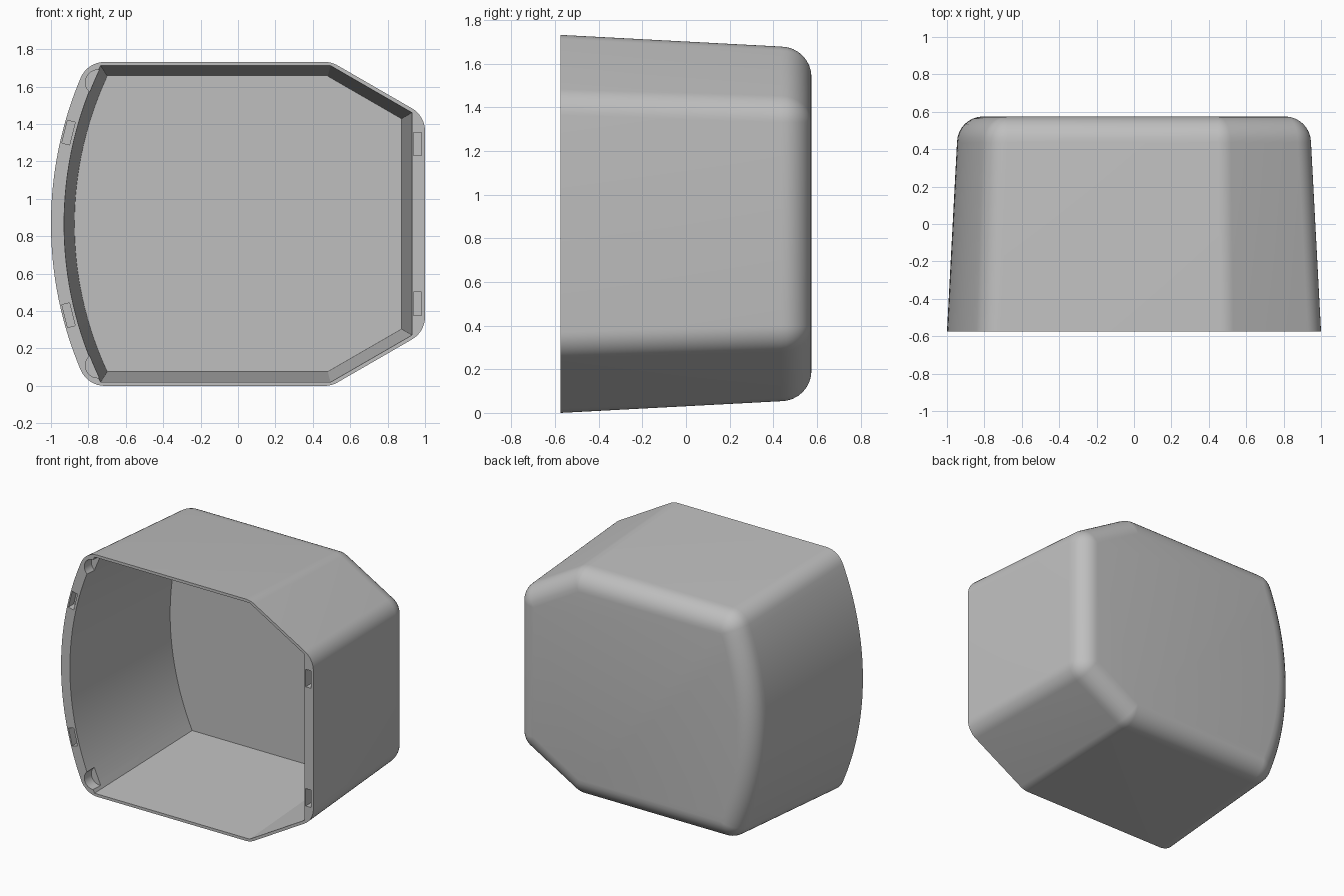
import bpy, bmesh
from math import sin, cos, asin, sqrt, radians, pi
from mathutils import Matrix

cube = bpy.data.objects.get("Cube")
if cube:
    bpy.data.objects.remove(cube, do_unlink=True)

HALF = 0.866        # half height, also the z of the middle
FRONT, BACK = -0.575, 0.575
BOW = 2.0           # radius of the bowed left-hand wall
FILLET = 0.14
DRAFT = 0.053       # inward taper per unit of depth
DIAG = radians(60)  # normal of the chamfered sides


def outline(inset, side, radius, steps):
    """Bowed, chamfered outline; corners rounded by radius around an inset core."""
    h, x, r = HALF - inset, 1 - side - inset, BOW - side - inset
    cx = BOW - 1
    bow_angle = pi - asin(h / r)
    corners = [
        ((x, (1 - inset - x * cos(DIAG)) / sin(DIAG)), 0, DIAG),
        (((1 - inset - h * sin(DIAG)) / cos(DIAG), h), DIAG, pi / 2),
        ((cx - sqrt(r * r - h * h), h), pi / 2, bow_angle),
    ]
    pts = []
    for (px, pz), a, b in corners:
        for i in range(steps + 1):
            t = a + (b - a) * i / steps
            pts.append((px + radius * cos(t), pz + radius * sin(t)))
    lower = [(px, -pz) for px, pz in reversed(pts)]
    n = 32
    for i in range(1, n):
        t = bow_angle + (2 * pi - 2 * bow_angle) * i / n
        pts.append((cx + (r + radius) * cos(t), (r + radius) * sin(t)))
    return pts + lower


def make_object(name, bm):
    bmesh.ops.remove_doubles(bm, verts=bm.verts, dist=0.0002)
    bmesh.ops.recalc_face_normals(bm, faces=bm.faces)
    mesh = bpy.data.meshes.new(name)
    bm.to_mesh(mesh)
    bm.free()
    obj = bpy.data.objects.new(name, mesh)
    bpy.context.collection.objects.link(obj)
    return obj


def loft(name, sections):
    bm = bmesh.new()
    rings = [[bm.verts.new((x, y, z + HALF)) for x, z in pts] for y, pts in sections]
    for a, b in zip(rings, rings[1:]):
        for i in range(len(a)):
            j = (i + 1) % len(a)
            bm.faces.new((a[i], a[j], b[j], b[i]))
    bm.faces.new(rings[0])
    bm.faces.new(rings[-1])
    return make_object(name, bm)


# Outer body: tapered walls, then a rounded back edge
shoulder = BACK - FILLET
taper = DRAFT * (shoulder - FRONT)
sections = [(FRONT, outline(FILLET, 0, FILLET, 8))]
for i in range(9):
    t = pi / 2 * i / 8
    sections.append((shoulder + FILLET * sin(t),
                     outline(taper + FILLET, 0, FILLET * cos(t), 8)))
shell = loft("housing_shell", sections)

# Inner cavity with sharp corners and thicker side walls
cavity = loft("cavity_cutter", [
    (y, outline(0.02 + DRAFT * (y - FRONT), 0.05, 0, 1)) for y in (FRONT - 0.05, 0.48)])
cutters = [cavity]

# Latch slots in the side rims, and round screw recesses at the bowed corners
for s in (1, -1):
    for x, z, tilt in ((0.96, 0.427, 0), (-0.906, 0.488, radians(14))):
        bm = bmesh.new()
        bmesh.ops.create_cube(bm, size=1, matrix=(
            Matrix.Translation((x, FRONT, HALF + s * z))
            @ Matrix.Rotation(s * tilt, 4, 'Y')
            @ Matrix.Diagonal((0.042, 0.12, 0.125, 1))))
        cutters.append(make_object("slot_cutter", bm))
    bm = bmesh.new()
    bmesh.ops.create_cone(bm, cap_ends=True, segments=32, radius1=0.066, radius2=0.066,
                          depth=0.16, matrix=Matrix.Translation((-0.75, FRONT, HALF + s * 0.757))
                          @ Matrix.Rotation(pi / 2, 4, 'X'))
    cutters.append(make_object("recess_cutter", bm))

bpy.ops.object.select_all(action='DESELECT')
bpy.context.view_layer.objects.active = shell
shell.select_set(True)
for cutter in cutters:
    cutter.hide_render = True
    mod = shell.modifiers.new("cut", 'BOOLEAN')
    mod.operation, mod.solver, mod.object = 'DIFFERENCE', 'EXACT', cutter
    bpy.ops.object.modifier_apply(modifier=mod.name)
    bpy.data.objects.remove(cutter, do_unlink=True)

# Plain grey plastic
grey = bpy.data.materials.new("light_grey")
grey.use_nodes = True
colour = (0.52, 0.52, 0.52, 1)
grey.diffuse_color = colour
grey.node_tree.nodes["Principled BSDF"].inputs["Base Color"].default_value = colour
shell.data.materials.clear()
shell.data.materials.append(grey)
bpy.ops.object.shade_smooth_by_angle(angle=radians(25))
